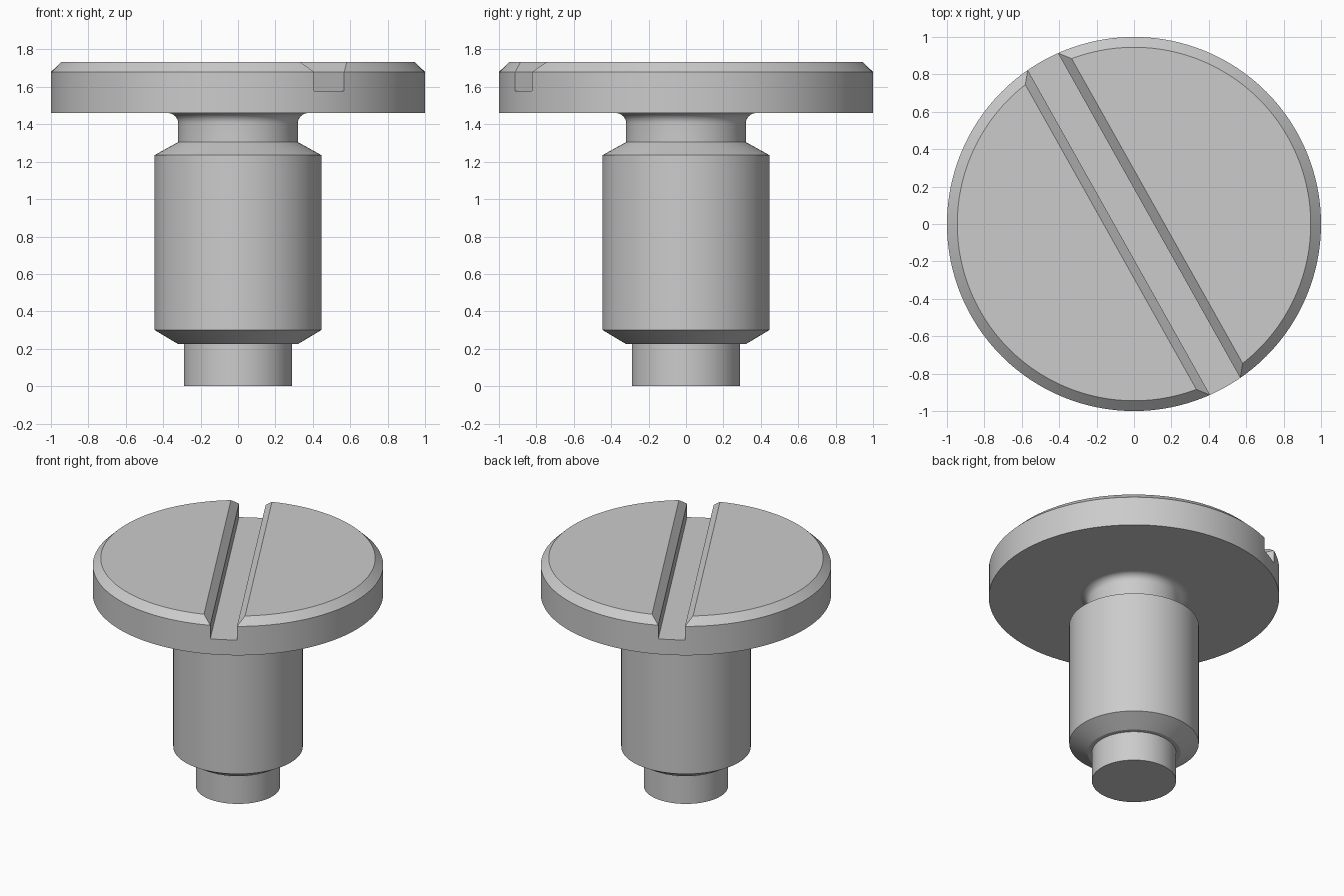
import bpy, bmesh, math

if "Cube" in bpy.data.objects:
    bpy.data.objects.remove(bpy.data.objects["Cube"])

SEG = 128

steel = bpy.data.materials.new("steel grey")
steel.diffuse_color = (0.6, 0.6, 0.6, 1)
steel.use_nodes = True
steel.node_tree.nodes["Principled BSDF"].inputs["Base Color"].default_value = steel.diffuse_color


def make_object(name, bm):
    bmesh.ops.recalc_face_normals(bm, faces=bm.faces[:])
    mesh = bpy.data.meshes.new(name)
    bm.to_mesh(mesh)
    bm.free()
    mesh.materials.append(steel)
    obj = bpy.data.objects.new(name, mesh)
    bpy.context.collection.objects.link(obj)
    return obj


def lathe(name, profile):
    """Closed solid of revolution from (radius, z) points, bottom to top."""
    bm = bmesh.new()
    rings = []
    for r, z in profile:
        rings.append([bm.verts.new((r * math.cos(2 * math.pi * i / SEG),
                                    r * math.sin(2 * math.pi * i / SEG), z))
                      for i in range(SEG)])
    for a, b in zip(rings, rings[1:]):
        for i in range(SEG):
            j = (i + 1) % SEG
            bm.faces.new((a[i], a[j], b[j], b[i]))
    bm.faces.new(rings[0])
    bm.faces.new(rings[-1])
    return make_object(name, bm)


# Stepped shaft, neck with fillet under the head, chamfered head
FILLET = 0.055
fillet = [(0.32 + FILLET * (1 - math.cos(t)), 1.46 - FILLET + FILLET * math.sin(t))
          for t in [math.pi / 2 * k / 8 for k in range(9)]]
profile = [(0.29, 0), (0.29, 0.225), (0.32, 0.225), (0.446, 0.30), (0.446, 1.235),
           (0.32, 1.305)] + fillet + [(0.385, 1.46), (1.0, 1.46), (1.0, 1.68), (0.945, 1.733)]
screw = lathe("slotted_screw", profile)

# Screwdriver slot: straight walls with a flared mouth
half, flare, floor, lip, top = 0.0925, 0.142, 1.577, 1.68, 1.733
k = (flare - half) / (top - lip)
high = 1.80
wide = half + k * (high - lip)
section = [(-half, floor), (half, floor), (half, lip), (wide, high), (-wide, high), (-half, lip)]
ang = math.radians(-60.7)
d = (math.cos(ang), math.sin(ang))
bm = bmesh.new()
ends = [[bm.verts.new((d[0] * s - d[1] * u, d[1] * s + d[0] * u, z)) for u, z in section]
        for s in (-1.3, 1.3)]
for i in range(6):
    j = (i + 1) % 6
    bm.faces.new((ends[0][i], ends[0][j], ends[1][j], ends[1][i]))
for e in ends:
    bm.faces.new(e)
cutter = make_object("slot_cutter", bm)
cutter.hide_render = True

# Cut the slot and drop the helper
mod = screw.modifiers.new("slot", 'BOOLEAN')
mod.operation = 'DIFFERENCE'
mod.solver = 'EXACT'
mod.object = cutter
bpy.context.view_layer.objects.active = screw
screw.select_set(True)
cutter.select_set(False)
bpy.ops.object.modifier_apply(modifier="slot")
bpy.data.objects.remove(cutter, do_unlink=True)
bpy.ops.object.shade_smooth_by_angle(angle=math.radians(30))
